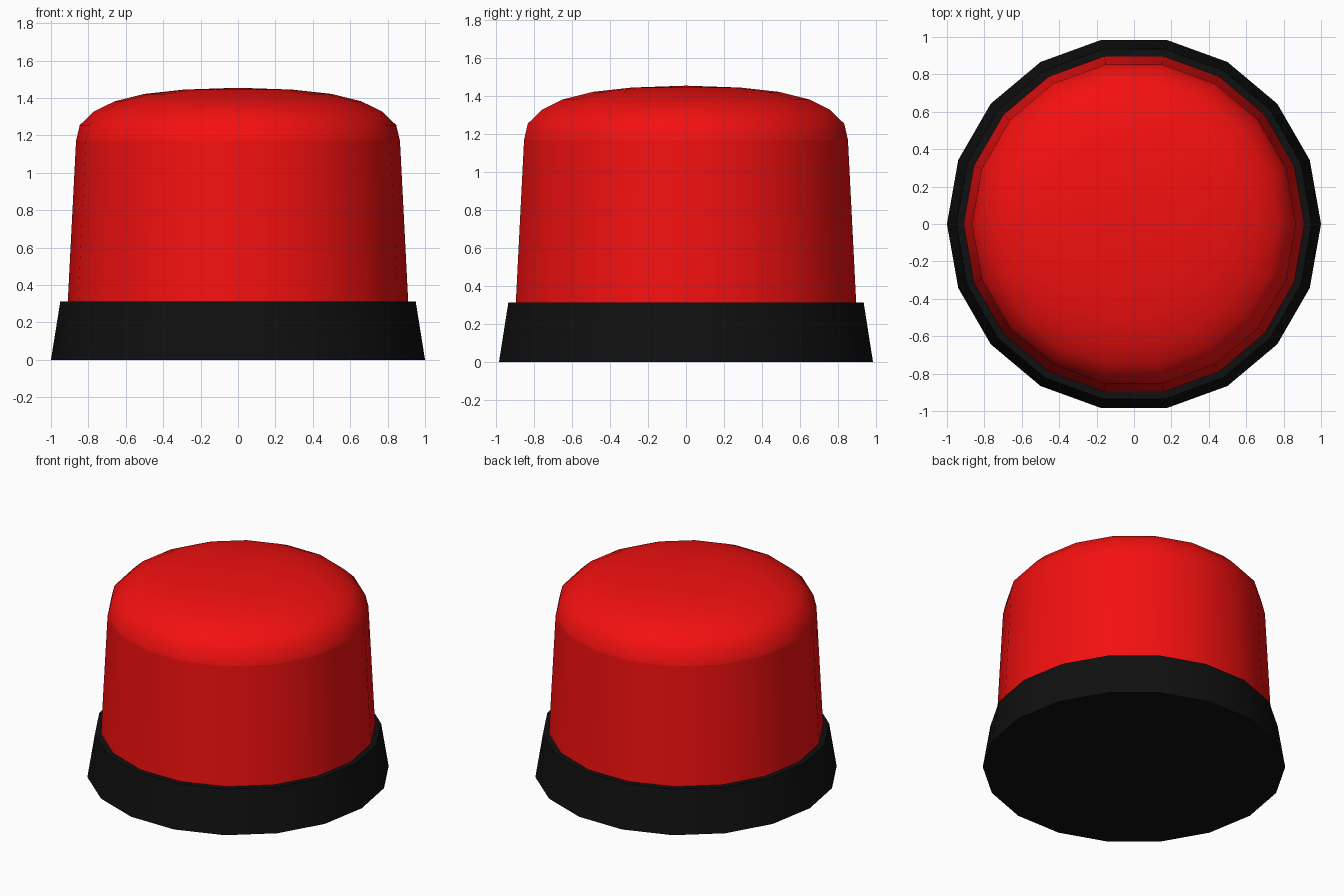
import bpy, bmesh
from math import cos, sin, pi, radians

if "Cube" in bpy.data.objects:
    bpy.data.objects.remove(bpy.data.objects["Cube"])

SIDES = 18


def lathe(name, profile, color, creases=()):
    """Revolve (radius, z) points, listed from the bottom up, about z."""
    bm = bmesh.new()
    rings = []
    for r, z in profile:
        n = SIDES if r > 0 else 1
        rings.append([bm.verts.new((r * cos(2 * pi * i / SIDES),
                                    r * sin(2 * pi * i / SIDES), z)) for i in range(n)])
    for a, b in zip(rings, rings[1:]):
        for i in range(SIDES):
            j = (i + 1) % SIDES
            quad = [a[i % len(a)], a[j % len(a)], b[j % len(b)], b[i % len(b)]]
            bm.faces.new(list(dict.fromkeys(quad)))
    # Smooth faces, sharp at strong angles and at the chosen rings
    for f in bm.faces:
        f.smooth = True
    bm.normal_update()
    for e in bm.edges:
        on_crease = any(all(v in rings[k] for v in e.verts) for k in creases)
        if on_crease or e.calc_face_angle(0) > radians(40):
            e.smooth = False
    mesh = bpy.data.meshes.new(name)
    bm.to_mesh(mesh)
    bm.free()
    mat = bpy.data.materials.new(name + "_paint")
    mat.diffuse_color = color
    mat.use_nodes = True
    mat.node_tree.nodes["Principled BSDF"].inputs["Base Color"].default_value = mat.diffuse_color
    mesh.materials.append(mat)
    obj = bpy.data.objects.new(name, mesh)
    bpy.context.collection.objects.link(obj)
    return obj


# Black tapered base with a flat ledge
lathe("base", [(0, 0), (1, 0), (0.95, 0.313), (0.91, 0.313)], (0.005, 0.005, 0.005, 1))

# Red lens: tapered wall, creased where the domed top begins
lathe("lens", [(0.91, 0.313), (0.866, 1.17), (0.846, 1.255), (0.77, 1.328),
               (0.66, 1.382), (0.5, 1.422), (0.29, 1.445), (0, 1.455)],
      (0.9, 0.005, 0.005, 1), creases=(1,))
